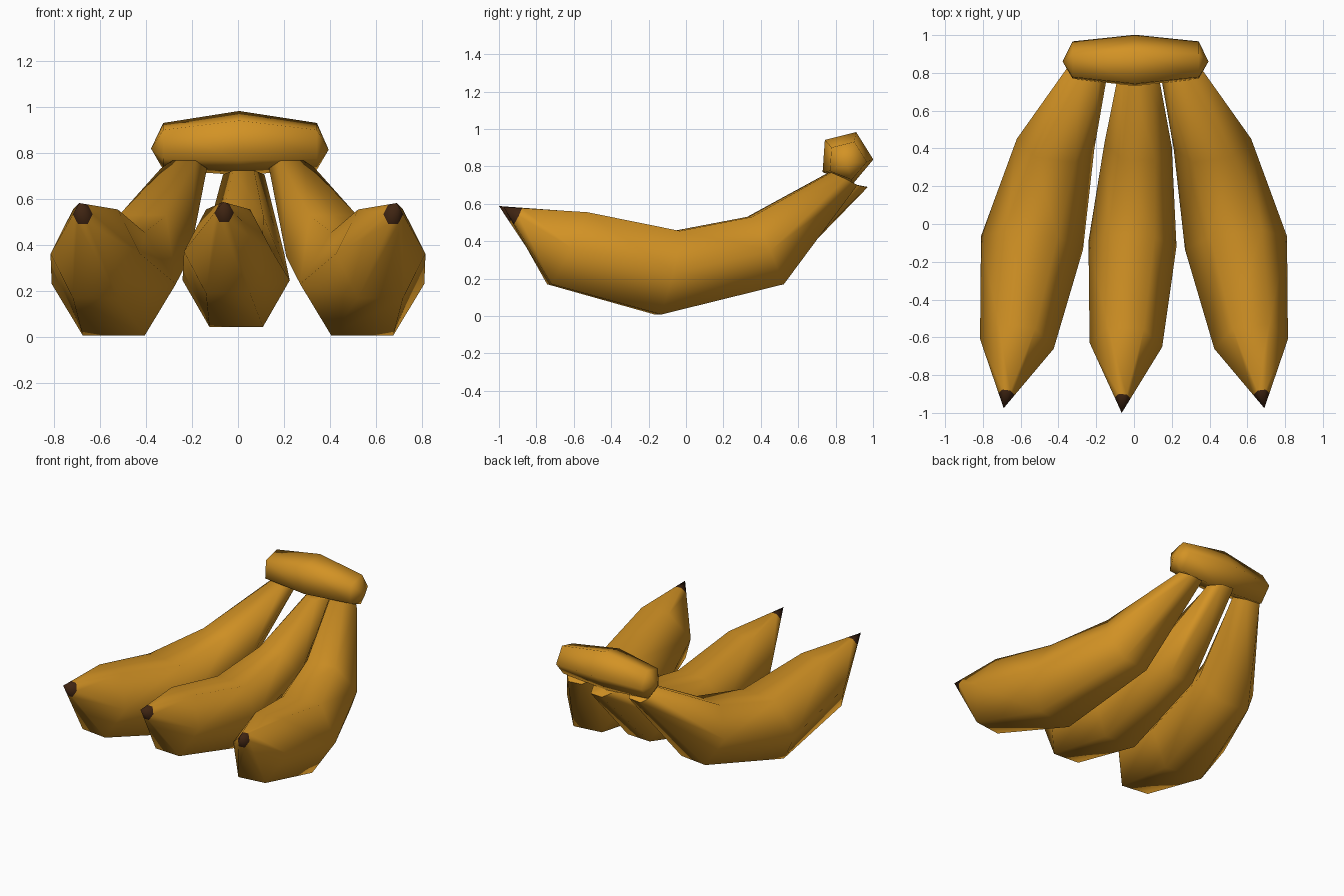
import bpy, bmesh, math
from mathutils import Vector

if "Cube" in bpy.data.objects:
    bpy.data.objects.remove(bpy.data.objects["Cube"])


def material(name, color):
    m = bpy.data.materials.new(name)
    m.diffuse_color = (*color, 1)
    m.use_nodes = True
    m.node_tree.nodes["Principled BSDF"].inputs["Base Color"].default_value = m.diffuse_color
    return m


PEEL = material("banana yellow", (0.65, 0.29, 0.018))
DARK = material("dark tip brown", (0.05, 0.018, 0.006))


def loft(name, rings, start, end=None, tip_dark=False):
    """Skin a list of rings; start and end are apex points (end None = flat cap)."""
    bm = bmesh.new()
    loops = [[bm.verts.new(p) for p in ring] for ring in rings]
    n = len(loops[0])
    for a, b in zip(loops, loops[1:]):
        for i in range(n):
            bm.faces.new((a[i], a[(i + 1) % n], b[(i + 1) % n], b[i]))
    apex = bm.verts.new(start)
    for i in range(n):
        f = bm.faces.new((apex, loops[0][(i + 1) % n], loops[0][i]))
        f.material_index = 1 if tip_dark else 0
    if end is None:
        bm.faces.new(loops[-1])
    else:
        apex = bm.verts.new(end)
        for i in range(n):
            bm.faces.new((apex, loops[-1][i], loops[-1][(i + 1) % n]))
    bmesh.ops.recalc_face_normals(bm, faces=bm.faces)
    me = bpy.data.meshes.new(name)
    bm.to_mesh(me)
    bm.free()
    me.materials.append(PEEL)
    if tip_dark:
        me.materials.append(DARK)
    me.shade_smooth()
    me.set_sharp_from_angle(angle=math.radians(75))
    ob = bpy.data.objects.new(name, me)
    bpy.context.collection.objects.link(ob)
    return ob


def banana(name, tip, sections, yaw, flip=1):
    """Six-sided banana. Section: centre x, half width, top (y, z), bottom (y, z)."""
    rings = []
    for cx, w, top, bot in sections:
        c = Vector((cx, (top[0] + bot[0]) / 2, (top[1] + bot[1]) / 2))
        up = Vector((0, top[0] - bot[0], top[1] - bot[1])) / 2
        side = Vector((w, w * yaw, 0))
        ring = [c + side, c + side / 2 + up, c - side / 2 + up,
                c - side, c - side / 2 - up, c + side / 2 - up]
        rings.append(ring)
    tip = Vector(tip)
    # extra ring close to the tip bounds the dark end
    rings.insert(0, [tip.lerp(p, 0.22) for p in rings[0]])
    rings = [[Vector((p.x * flip, p.y, p.z)) for p in r] for r in rings]
    tip.x *= flip
    return loft(name, rings, tip, None, True)


# outer bananas, mirrored left and right
outer = [
    (-0.62, 0.195, (-0.54, 0.555), (-0.73, 0.17)),
    (-0.54, 0.27, (-0.05, 0.455), (-0.15, 0.008)),
    (-0.415, 0.205, (0.34, 0.53), (0.51, 0.17)),
    (-0.235, 0.10, (0.77, 0.768), (0.91, 0.70)),
]
banana("left_banana", (-0.69, -0.975, 0.583), outer, -0.13)
banana("right_banana", (-0.69, -0.975, 0.583), outer, -0.13, -1)

# middle banana
middle = [
    (-0.043, 0.192, (-0.55, 0.555), (-0.73, 0.19)),
    (-0.008, 0.233, (-0.06, 0.45), (-0.15, 0.045)),
    (0.022, 0.178, (0.34, 0.525), (0.50, 0.21)),
    (0.025, 0.09, (0.78, 0.725), (0.97, 0.69)),
]
banana("middle_banana", (-0.065, -1.0, 0.588), middle, -0.06)

# five-sided crown joining the stems


def pentagon(x, y, z, r):
    angles = [math.radians(-4 + 72 * i) for i in range(5)]
    return [Vector((x, y + r * math.cos(a), z + r * math.sin(a))) for a in angles]


loft("stem_crown",
     [pentagon(-0.325, 0.86, 0.832, 0.107), pentagon(0.005, 0.855, 0.847, 0.147),
      pentagon(0.343, 0.86, 0.832, 0.107)],
     (-0.378, 0.86, 0.82), (0.394, 0.86, 0.815))
